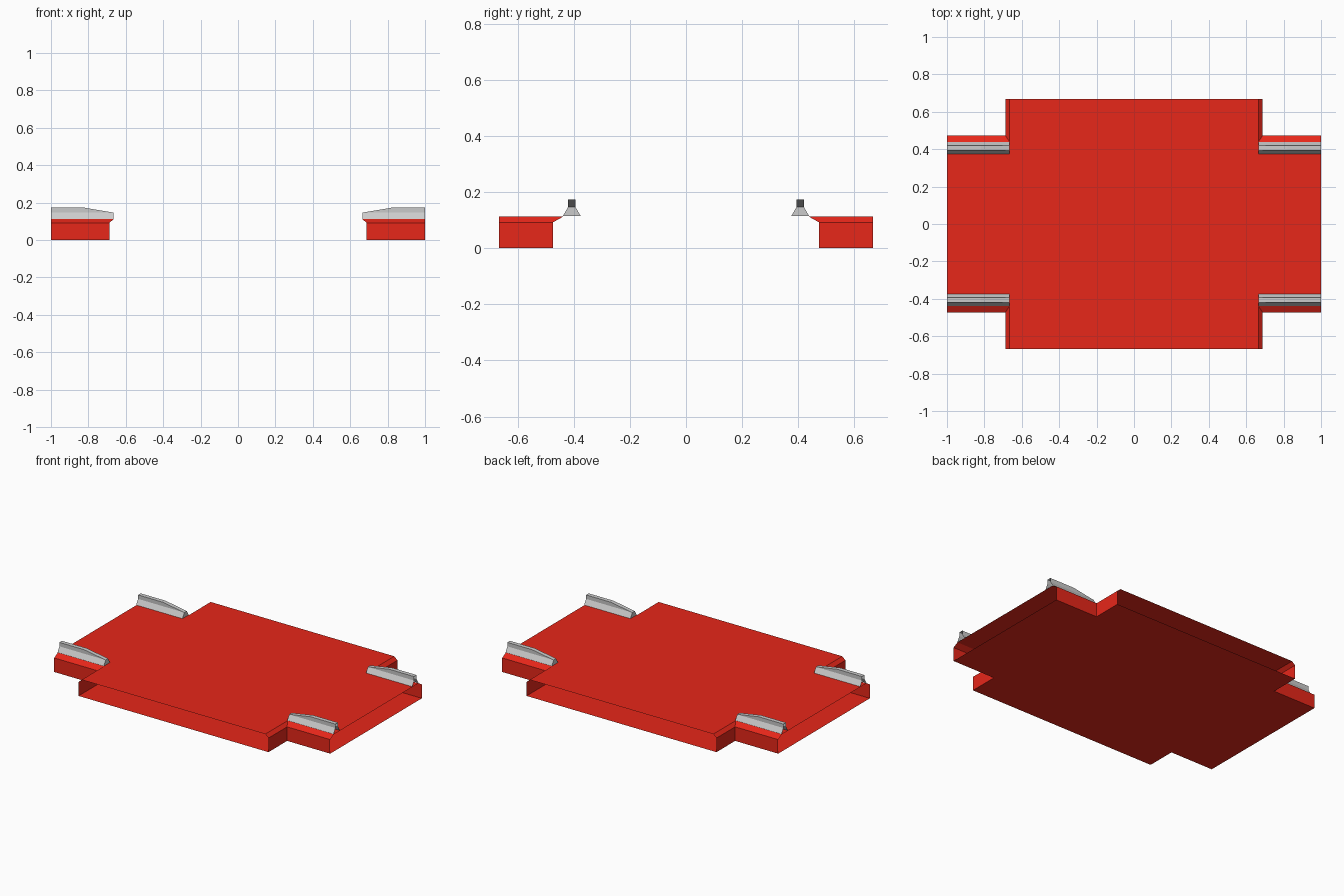
import bpy

if "Cube" in bpy.data.objects:
    bpy.data.objects.remove(bpy.data.objects["Cube"])


def material(name, color):
    m = bpy.data.materials.new(name)
    m.diffuse_color = color
    m.use_nodes = True
    m.node_tree.nodes["Principled BSDF"].inputs["Base Color"].default_value = m.diffuse_color
    return m


def quarter(name, faces, mat=None):
    """Build one quarter from face loops and mirror it over x and y."""
    verts, index, polys = [], {}, []
    for loop in faces:
        poly = []
        for p in loop:
            if p not in index:
                index[p] = len(verts)
                verts.append(p)
            poly.append(index[p])
        polys.append(poly)
    mesh = bpy.data.meshes.new(name)
    mesh.from_pydata(verts, [], polys)
    if mat:
        mesh.materials.append(mat)
    obj = bpy.data.objects.new(name, mesh)
    bpy.context.collection.objects.link(obj)
    mod = obj.modifiers.new("mirror", "MIRROR")
    mod.use_axis = (True, True, False)
    mod.merge_threshold = 0.0005
    return obj


red = material("red", (0.8, 0.02, 0.01, 1))

# Deck: cross-shaped floor and top, open at the four ends, bevelled corner walls
W, D = 1.0, 0.667
Z0, Z1, Z2 = 0.0, 0.092, 0.112


def outline(cx, cy, z):
    return [(W, cy, z), (cx, cy, z), (cx, D, z)]


def plate(corner, z):
    return [(0, 0, z), (W, 0, z)] + corner + [(0, D, z)]


low, mid, top = outline(0.688, 0.474, Z0), outline(0.688, 0.474, Z1), outline(0.665, 0.438, Z2)
faces = [plate(low, Z0)[::-1], plate(top, Z2)]
for a, b in ((low, mid), (mid, top)):
    for i in range(2):
        faces.append([a[i], a[i + 1], b[i + 1], b[i]])
quarter("cross_deck", faces, red)

# Guide rails: hollow flared profile, sloping down to a closed inner tip
YC, XT, XB = 0.407, 0.665, 0.82
base, neck, crest = (0.032, 0.114), (0.013, 0.147), (0.0135, 0.173)


def pt(x, half, side):
    return (x, YC + side * half[0], half[1])


faces = []
for s in (1, -1):
    side = [
        [pt(XT, base, s), pt(XT, neck, s), pt(W, neck, s), pt(W, base, s)],
        [pt(XT, neck, s), pt(XB, crest, s), pt(W, crest, s), pt(W, neck, s)],
    ]
    faces += side if s == 1 else [f[::-1] for f in side]
for (xa, a), (xb, b) in (((XT, base), (XT, neck)), ((XT, neck), (XB, crest)), ((XB, crest), (W, crest))):
    if a is crest:
        faces.append([pt(xa, a, 1), pt(xa, a, -1), pt(xb, b, -1), pt(xb, b, 1)])
    else:
        faces.append([pt(xa, a, 1), pt(xa, a, -1), pt(xb, b, -1), pt(xb, b, 1)])
quarter("guide_rails", faces)
